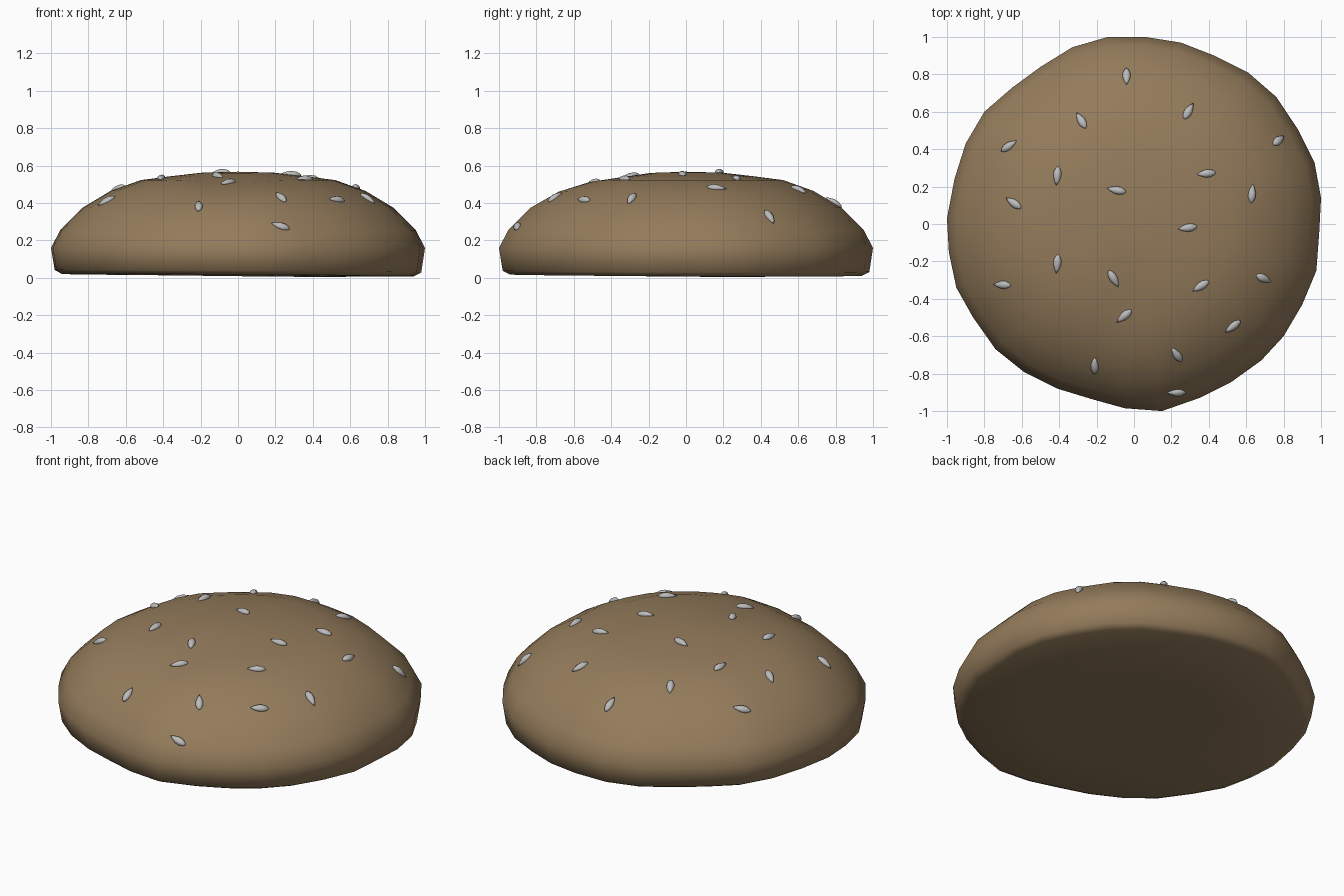
import bpy, bmesh, math
from mathutils import Vector, Matrix
from mathutils.bvhtree import BVHTree

if "Cube" in bpy.data.objects:
    bpy.data.objects.remove(bpy.data.objects["Cube"])

# Slightly uneven hand-shaped outline, seen from above
OUTLINE = [(1, .14), (.965, .33), (.88, .5), (.76, .68), (.61, .81), (.43, .9), (.25, .97),
           (.06, 1), (-.14, 1), (-.33, .945), (-.5, .84), (-.65, .73), (-.8, .6), (-.9, .43),
           (-.96, .24), (-1, .03), (-.99, -.15), (-.95, -.34), (-.86, -.5), (-.74, -.67),
           (-.59, -.79), (-.41, -.88), (-.23, -.935), (-.05, -.985), (.15, -1), (.35, -.93),
           (.52, -.845), (.68, -.73), (.8, -.6), (.9, -.43), (.975, -.25), (.99, -.05)]
# Dome profile: (share of outline radius, height)
PROFILE = [(.5, .012), (.94, .014), (.98, .035), (1, .16), (.95, .255), (.83, .375),
           (.68, .465), (.52, .522), (.36, .543), (.19, .562)]


def material(name, colour):
    m = bpy.data.materials.new(name)
    m.diffuse_color = (*colour, 1)
    m.use_nodes = True
    m.node_tree.nodes["Principled BSDF"].inputs["Base Color"].default_value = m.diffuse_color
    return m


# Bun: rings of the outline stacked along the profile, with a shallow dip near the front
bm = bmesh.new()
rings = []
for s, z in PROFILE:
    tilt = .006 if z < .05 else 0
    dip = .018 if z > .4 else 0
    rings.append([bm.verts.new((x * s, y * s, z - tilt * (x + y * .6)
                 - dip * math.exp(-((x * s + .05) ** 2 + (y * s + .5) ** 2) / .04)))
                  for x, y in OUTLINE])
n = len(OUTLINE)
for a, b in zip(rings, rings[1:]):
    for i in range(n):
        j = (i + 1) % n
        bm.faces.new((a[i], a[j], b[j], b[i]))
bm.faces.new(rings[0][::-1])
crown = bm.verts.new((0, 0, .567))
for i in range(n):
    bm.faces.new((rings[-1][i], rings[-1][(i + 1) % n], crown))
for f in bm.faces:
    f.smooth = True
bm.normal_update()
tree = BVHTree.FromBMesh(bm)
mesh = bpy.data.meshes.new("bun")
bm.to_mesh(mesh)
bm.free()
bun = bpy.data.objects.new("bun", mesh)
bpy.context.collection.objects.link(bun)
mesh.materials.append(material("crust", (.295, .2, .105)))

# Slim seed, pointed along +x
bm = bmesh.new()
SEED = [(-.04, .011), (-.018, .021), (.008, .021), (.034, .012)]
sides = 10
loops = []
for x, r in SEED:
    loops.append([bm.verts.new((x, r * math.cos(2 * math.pi * k / sides),
                                .85 * r * math.sin(2 * math.pi * k / sides)))
                  for k in range(sides)])
tail, tip = bm.verts.new((-.049, 0, 0)), bm.verts.new((.056, 0, 0))
for k in range(sides):
    m = (k + 1) % sides
    bm.faces.new((tail, loops[0][m], loops[0][k]))
    bm.faces.new((tip, loops[-1][k], loops[-1][m]))
    for a, b in zip(loops, loops[1:]):
        bm.faces.new((a[k], a[m], b[m], b[k]))
bmesh.ops.recalc_face_normals(bm, faces=bm.faces)
for f in bm.faces:
    f.smooth = True
seed_mesh = bpy.data.meshes.new("seed")
bm.to_mesh(seed_mesh)
bm.free()
seed_mesh.materials.append(material("seed_grey", (.5, .5, .5)))

# Seeds scattered on the crust: x, y, pointing angle
SEEDS = [(-.04, .79, 270), (.29, .6, 60), (-.28, .55, 120), (-.67, .415, 35), (.77, .445, 40),
         (-.41, .26, 265), (.39, .27, 185), (.63, .16, 85), (-.09, .18, 168), (-.64, .11, 145),
         (.29, -.02, 188), (-.41, -.21, 265), (-.11, -.29, 300), (-.7, -.325, 178),
         (.36, -.33, 212), (.69, -.29, 335), (-.05, -.49, 220), (.53, -.545, 218),
         (.23, -.7, 125), (-.21, -.76, 90), (.23, -.9, 180)]
for i, (x, y, deg) in enumerate(SEEDS):
    hit, normal, _, _ = tree.ray_cast(Vector((x, y, 2)), Vector((0, 0, -1)))
    a = math.radians(deg)
    d = Vector((math.cos(a), math.sin(a), 0))
    d.z = -(d.x * normal.x + d.y * normal.y) / normal.z
    d.normalize()
    rot = Matrix((d, normal.cross(d), normal)).transposed().to_4x4()
    seed = bpy.data.objects.new(f"seed_{i + 1}", seed_mesh)
    seed.matrix_world = Matrix.Translation(hit + normal * .003) @ rot
    bpy.context.collection.objects.link(seed)
